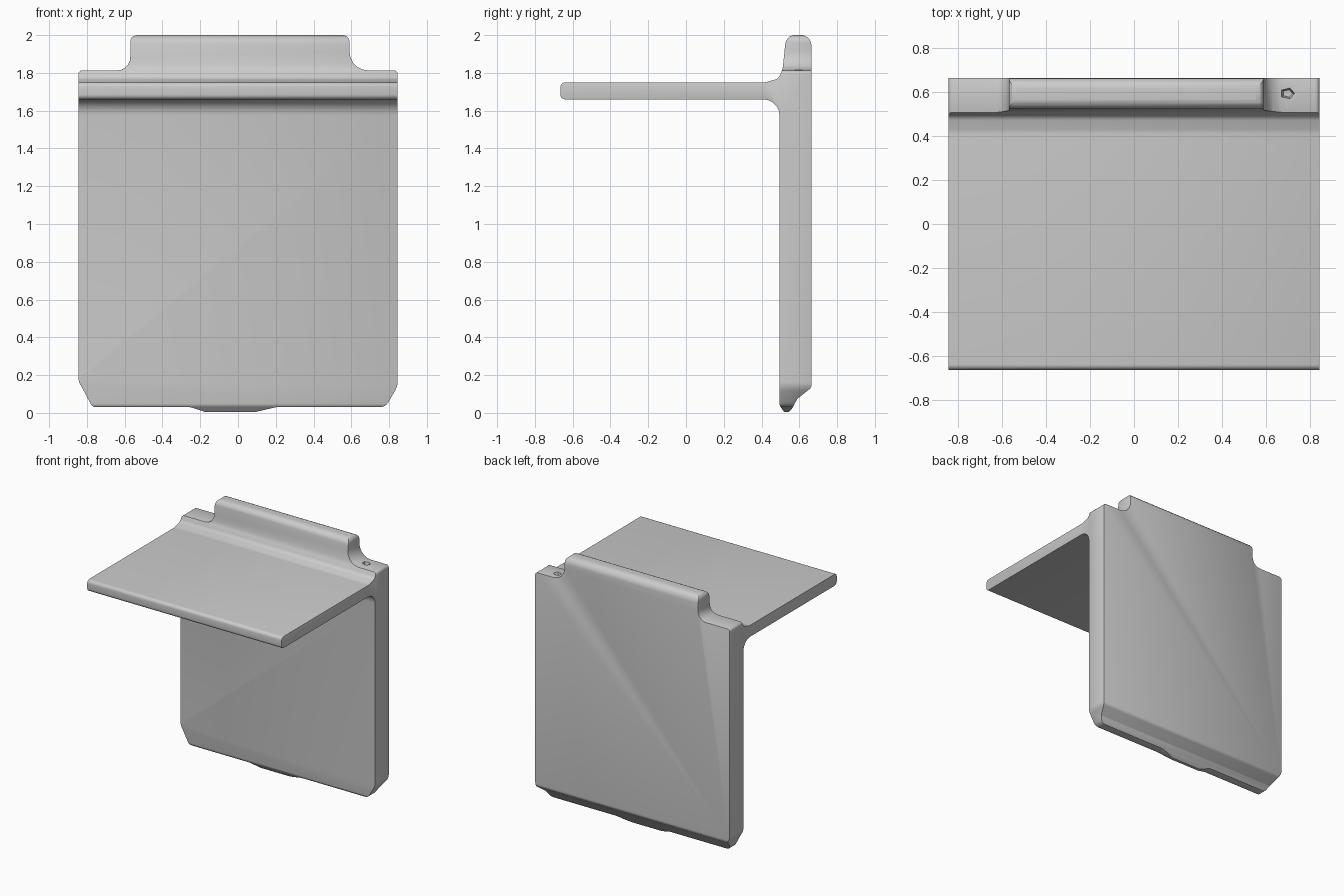
import bpy, bmesh, math
from mathutils import Vector

if "Cube" in bpy.data.objects:
    bpy.data.objects.remove(bpy.data.objects["Cube"])


def rounded(points, steps=5):
    """Polygon from (u, v, radius) corners, each rounded by an arc."""
    out = []
    n = len(points)
    for i, (u, v, r) in enumerate(points):
        p = Vector((u, v))
        if r == 0:
            out.append(p)
            continue
        a = (Vector(points[i - 1][:2]) - p).normalized()
        b = (Vector(points[(i + 1) % n][:2]) - p).normalized()
        half = a.angle(b) / 2
        t = r / math.tan(half)
        centre = p + (a + b).normalized() * (r / math.sin(half))
        start, end = p + a * t - centre, p + b * t - centre
        sweep = start.angle_signed(end)
        for k in range(steps + 1):
            s = -sweep * k / steps
            c, d = math.cos(s), math.sin(s)
            out.append(centre + Vector((start.x * c - start.y * d,
                                        start.x * d + start.y * c)))
    return out


def extrude(name, outline, to3d, vec):
    """Solid made by sweeping a flat outline along vec."""
    bm = bmesh.new()
    face = bm.faces.new([bm.verts.new(to3d(p)) for p in outline])
    res = bmesh.ops.extrude_face_region(bm, geom=[face])
    bmesh.ops.translate(bm, vec=vec, verts=[
        g for g in res["geom"] if isinstance(g, bmesh.types.BMVert)])
    bmesh.ops.recalc_face_normals(bm, faces=bm.faces)
    mesh = bpy.data.meshes.new(name)
    bm.to_mesh(mesh)
    bm.free()
    ob = bpy.data.objects.new(name, mesh)
    bpy.context.collection.objects.link(ob)
    return ob


def boolean(ob, cutter, operation):
    mod = ob.modifiers.new(operation.lower(), "BOOLEAN")
    mod.operation = operation
    mod.object = cutter
    mod.solver = "EXACT"
    bpy.ops.object.modifier_apply(modifier=mod.name)
    cutter.hide_render = True
    bpy.data.objects.remove(cutter)


# Side profile: thin shelf blending into the upright back panel
side = rounded([
    (-0.665, 1.66, 0.025), (0.495, 1.66, 0.085), (0.495, 0.04, 0.03),
    (0.53, -0.01, 0.012), (0.56, 0.02, 0.02), (0.59, 0.075, 0.02),
    (0.665, 0.135, 0.03), (0.665, 2.002, 0.06), (0.53, 2.002, 0.055),
    (0.512, 1.82, 0.12), (0.49, 1.77, 0.04), (0.42, 1.75, 0.08),
    (-0.665, 1.75, 0.025)])
bracket = extrude("shelf_and_back_panel", side,
                  lambda p: (-1, p.x, p.y), (2, 0, 0))

# Front outline: raised top tab, clipped lower corners, small bottom lip
front = rounded([
    (-0.77, 0.03, 0.03), (-0.25, 0.03, 0.05), (-0.17, 0.004, 0.05),
    (0.09, 0.004, 0.05), (0.20, 0.03, 0.05), (0.78, 0.03, 0.05),
    (0.845, 0.14, 0.1), (0.845, 1.813, 0.02), (0.59, 1.813, 0.1),
    (0.59, 2.0, 0.035), (-0.57, 2.0, 0.035), (-0.57, 1.813, 0.07),
    (-0.845, 1.813, 0.02), (-0.845, 0.17, 0.06)])
outline = extrude("front_outline_cutter", front,
                  lambda p: (p.x, -1, p.y), (0, 2, 0))

bpy.context.view_layer.objects.active = bracket
bracket.select_set(True)
boolean(bracket, outline, "INTERSECT")

# Softened edges
bevel = bracket.modifiers.new("soft_edges", "BEVEL")
bevel.width = 0.012
bevel.segments = 2
bevel.limit_method = "ANGLE"
bevel.angle_limit = math.radians(50)
bpy.ops.object.modifier_apply(modifier=bevel.name)

# Small pit in the right shoulder
pit_shape = [Vector((0.70 + 0.045 * math.cos(a), 0.595 + 0.035 * math.sin(a)))
             for a in (math.tau * k / 5 for k in range(5))]
pit = extrude("pit_cutter", pit_shape, lambda p: (p.x, p.y, 1.85), (0, 0, -0.07))
for v in pit.data.vertices:
    if v.co.z < 1.8:
        v.co.x = 0.70 + (v.co.x - 0.70) * 0.5
        v.co.y = 0.595 + (v.co.y - 0.595) * 0.5
boolean(bracket, pit, "DIFFERENCE")

bpy.ops.object.select_all(action="DESELECT")
bracket.select_set(True)
bpy.context.view_layer.objects.active = bracket
bpy.ops.object.shade_smooth_by_angle(angle=math.radians(30))
